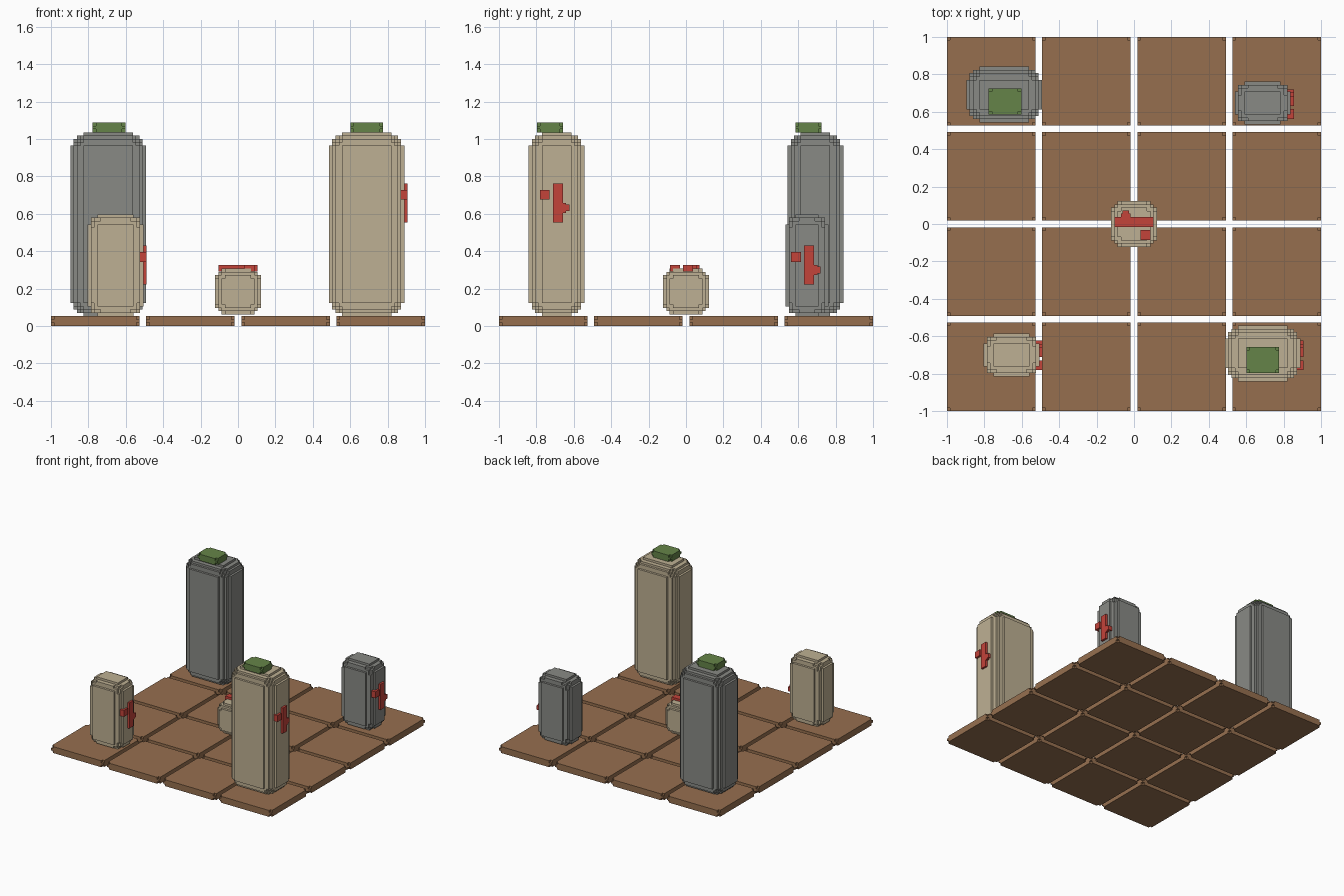
import bpy, bmesh
from mathutils import Vector

cube = bpy.data.objects.get("Cube")
if cube:
    bpy.data.objects.remove(cube, do_unlink=True)

V = 2 / 114          # edge of one block
FLOOR = 3 * V        # top of the tiles


def material(name, rgb):
    mat = bpy.data.materials.new(name)
    mat.use_nodes = True
    colour = (*rgb, 1)
    mat.diffuse_color = colour
    bsdf = next(n for n in mat.node_tree.nodes if n.type == 'BSDF_PRINCIPLED')
    bsdf.inputs["Base Color"].default_value = colour
    return mat


brown = material("clay brown", (0.305, 0.159, 0.078))
sand = material("sandstone", (0.515, 0.434, 0.292))
grey = material("stone grey", (0.25, 0.254, 0.235))
green = material("moss green", (0.13, 0.231, 0.065))
red = material("rune red", (0.552, 0.056, 0.042))


def place(name, mesh, location):
    obj = bpy.data.objects.new(name, mesh)
    obj.location = location
    bpy.context.collection.objects.link(obj)
    return obj


def block_mesh(name, cells, mat, offset):
    """Skin a set of unit cells, merging coplanar faces."""
    bm = bmesh.new()
    verts = {}

    def vert(p):
        if p not in verts:
            verts[p] = bm.verts.new((Vector(p) - offset) * V)
        return verts[p]

    for cell in cells:
        for axis in range(3):
            for side in (0, 1):
                step = list(cell)
                step[axis] += 2 * side - 1
                if tuple(step) in cells:
                    continue
                corners = []
                for a, b in ((0, 0), (1, 0), (1, 1), (0, 1)):
                    p = list(cell)
                    p[axis] += side
                    p[(axis + 1) % 3] += a
                    p[(axis + 2) % 3] += b
                    corners.append(vert(tuple(p)))
                bm.faces.new(corners if side else corners[::-1])
    bmesh.ops.dissolve_limit(bm, angle_limit=0.01, verts=bm.verts[:], edges=bm.edges[:])
    mesh = bpy.data.meshes.new(name)
    bm.to_mesh(mesh)
    bm.free()
    mesh.materials.append(mat)
    return mesh


def rounded_block(name, size, radius, mat):
    """Stepped rounded box, origin at the centre of its base."""
    def reach(i, n):
        return max(radius - i - 0.5, i + 0.5 - n + radius, 0) ** 2

    nx, ny, nz = size
    cells = {(i, j, k) for i in range(nx) for j in range(ny) for k in range(nz)
             if reach(i, nx) + reach(j, ny) + reach(k, nz) <= radius ** 2}
    return block_mesh(name, cells, mat, Vector((nx / 2, ny / 2, 0)))


# Floor tiles
tile = rounded_block("floor_tile", (27, 27, 3), 1.5, brown)
for row in range(4):
    for col in range(4):
        place(f"floor_tile_{row}_{col}", tile,
              ((col - 1.5) * 29 * V, (row - 1.5) * 29 * V, 0))

# Standing stones
BIG, SMALL, LOW = (23, 17, 56), (17, 13, 31), (14, 14, 14)
stones = [
    ("tall_grey_stone", BIG, 6, grey, (-0.694, 0.692, FLOOR)),
    ("tall_sand_stone", BIG, 6, sand, (0.688, -0.692, FLOOR)),
    ("short_sand_stone", SMALL, 5, sand, (-0.655, -0.7, FLOOR)),
    ("short_grey_stone", SMALL, 5, grey, (0.688, 0.647, FLOOR)),
    ("centre_stone", LOW, 4, sand, (0, 0, 0.062)),
]
for name, size, radius, mat, loc in stones:
    place(name, rounded_block(name, size, radius, mat), loc)

# Moss caps on the tall stones
moss = rounded_block("moss_cap", (10, 8, 3), 1.5, green)
for name, x, y in (("back_moss_cap", -0.69, 0.655), ("front_moss_cap", 0.688, -0.727)):
    place(name, moss, (x, y, FLOOR + 56 * V))


def rune(name, location, flat=False):
    """Raised sign: a long bar, a loose square and a stepped bump."""
    s = 1 if flat else 0
    boxes = [(-1.5, 1.5, -6, 6), (-5.5, -2.5, 1 + s, 4 + s),
             (1.5, 2.5, -3 - s, -s), (2.5, 3.5, -2.5 - s, -0.5 - s)]
    bm = bmesh.new()
    for u0, u1, v0, v1 in boxes:
        new = bmesh.ops.create_cube(bm, size=1)["verts"]
        for v in new:
            across = u1 if v.co.y > 0 else u0
            along = v1 if v.co.z > 0 else v0
            out = 1 if v.co.x > 0 else -1
            v.co = Vector((along, across, out) if flat else (out, across, along)) * V
    bmesh.ops.recalc_face_normals(bm, faces=bm.faces[:])
    mesh = bpy.data.meshes.new(name)
    bm.to_mesh(mesh)
    bm.free()
    mesh.materials.append(red)
    place(name, mesh, location)


# Red signs on the left faces and on top of the centre stone
rune("tall_stone_rune", (0.889, -0.685, 0.658))
rune("short_sand_rune", (-0.508, -0.685, 0.326))
rune("short_grey_rune", (0.837, 0.658, 0.326))
rune("centre_rune", (0, 0.011, 0.309), flat=True)
